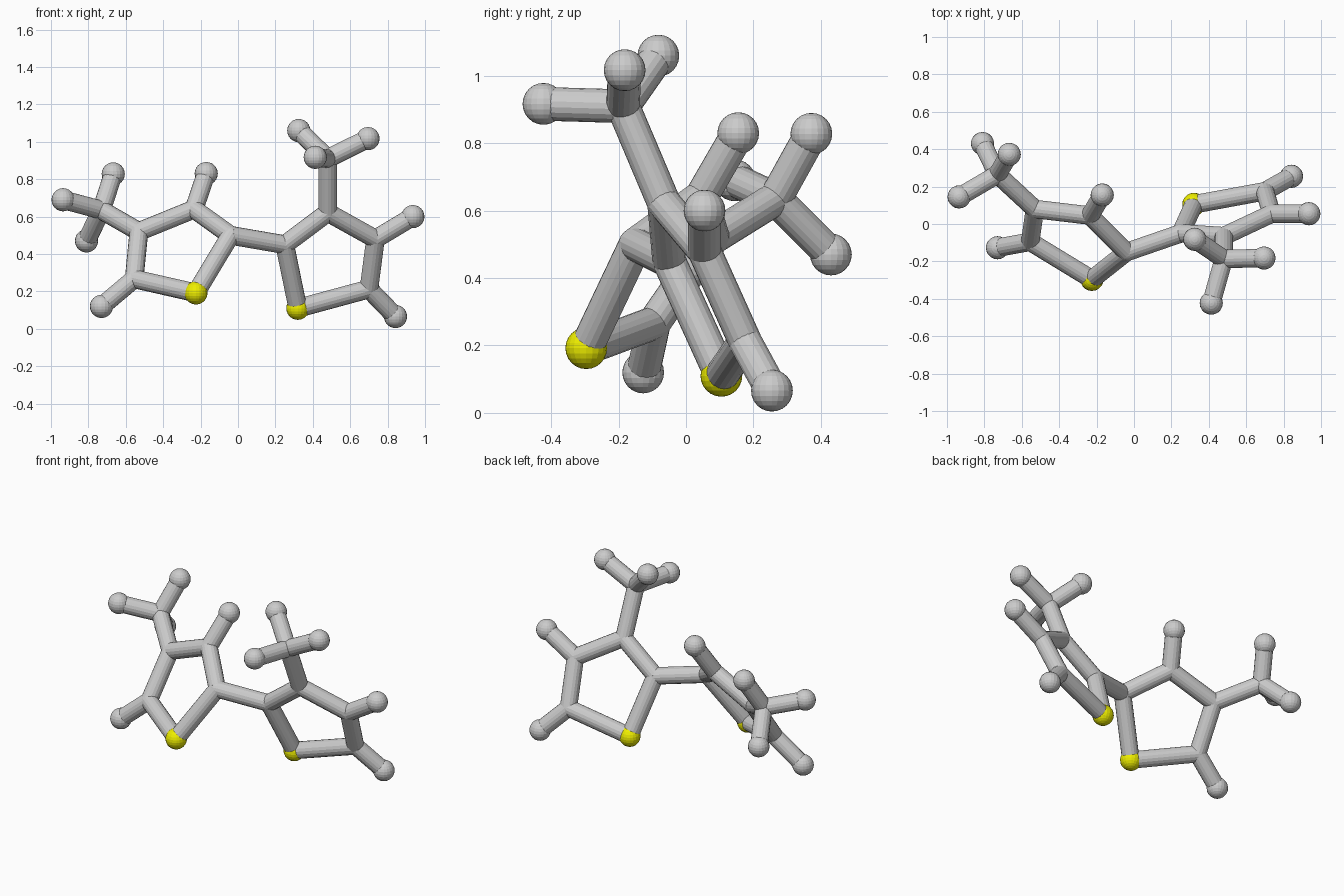
import bpy
from mathutils import Vector

if "Cube" in bpy.data.objects:
    bpy.data.objects.remove(bpy.data.objects["Cube"])

BALL, TUBE = 0.062, 0.05

yellow = bpy.data.materials.new("yellow")
yellow.diffuse_color = (0.85, 0.85, 0.0, 1)
yellow.use_nodes = True
yellow.node_tree.nodes["Principled BSDF"].inputs["Base Color"].default_value = yellow.diffuse_color


def ball(name, p, r, mat=None):
    bpy.ops.mesh.primitive_uv_sphere_add(segments=20, ring_count=12, radius=r, location=p)
    ob = bpy.context.object
    ob.name = name
    if mat:
        ob.data.materials.append(mat)


def bond(name, a, b):
    a, b = Vector(a), Vector(b)
    d = b - a
    bpy.ops.mesh.primitive_cylinder_add(vertices=18, radius=TUBE, depth=d.length, location=(a + b) / 2)
    ob = bpy.context.object
    ob.name = name
    ob.rotation_euler = d.to_track_quat('Z', 'Y').to_euler()


def half(side, ring, hydrogens, methyl_root, methyl, tips):
    # five-sided ring: first point is the yellow atom, the rest are carbon joints
    for i, p in enumerate(ring):
        bond(f"{side}_ring_bond_{i}", p, ring[(i + 1) % 5])
        if i:
            ball(f"{side}_ring_joint_{i}", p, TUBE)
    ball(f"{side}_sulphur_atom", ring[0], BALL, yellow)
    # single hydrogens on the ring
    for i, p in hydrogens.items():
        bond(f"{side}_hydrogen_bond_{i}", ring[i], p)
        ball(f"{side}_hydrogen_atom_{i}", p, BALL)
    # three-pronged side group
    bond(f"{side}_branch_stem", ring[methyl_root], methyl)
    ball(f"{side}_branch_joint", methyl, TUBE)
    for i, p in enumerate(tips):
        bond(f"{side}_branch_bond_{i}", methyl, p)
        ball(f"{side}_branch_hydrogen_{i}", p, BALL)


left_ring = [(-.225, -.296, .192), (-.04, -.15, .50), (-.235, .045, .64),
             (-.53, .08, .52), (-.555, -.095, .267)]
right_ring = [(.32, .105, .11), (.25, -.05, .45), (.48, -.065, .622),
              (.735, .055, .48), (.70, .175, .213)]

half("left", left_ring,
     {2: (-.17, .155, .83), 4: (-.73, -.127, .12)},
     3, (-.73, .265, .635),
     [(-.935, .145, .69), (-.667, .372, .828), (-.81, .43, .47)])

half("right", right_ring,
     {3: (.935, .055, .60), 4: (.842, .255, .066)},
     2, (.48, -.187, .91),
     [(.325, -.082, 1.06), (.695, -.182, 1.017), (.413, -.423, .917)])

# bond joining the two rings
bond("centre_bond", left_ring[1], right_ring[1])
